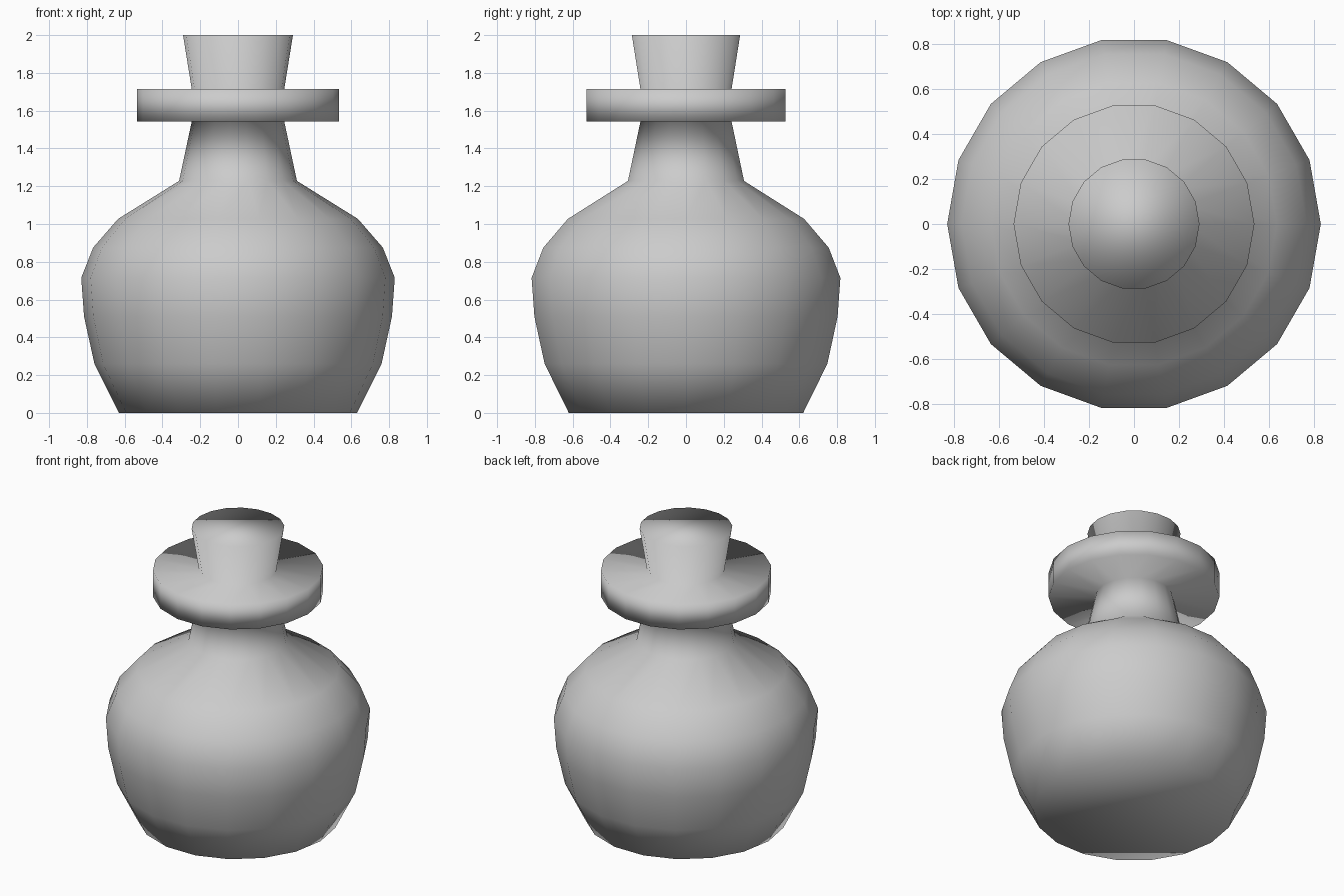
import bpy, bmesh
from math import cos, sin, tau

SIDES = 18

cube = bpy.data.objects.get("Cube")
if cube:
    bpy.data.objects.remove(cube, do_unlink=True)

# Single plain colour
grey = bpy.data.materials.new("plain grey")
grey.use_nodes = True
colour = (0.6, 0.6, 0.6, 1)
grey.diffuse_color = colour
grey.node_tree.nodes["Principled BSDF"].inputs["Base Color"].default_value = colour

# Profiles as (radius, height), bottom to top
belly = [(.63, 0), (.76, .26), (.815, .51), (.83, .715), (.767, .875), (.635, 1.027)]
neck = [(.312, 1.228), (.245, 1.542)]
rim = [(.535, 1.542), (.535, 1.715)]
stopper = [(.245, 1.715), (.291, 2)]


def lathe(name, profile, material):
    """Turn a profile around z, closing both ends, with continuous smooth shading."""
    bm = bmesh.new()
    rings = [[bm.verts.new((r * cos(tau * i / SIDES), r * sin(tau * i / SIDES), z))
              for i in range(SIDES)] for r, z in profile]
    for low, high in zip(rings, rings[1:]):
        for i in range(SIDES):
            j = (i + 1) % SIDES
            bm.faces.new((low[i], low[j], high[j], high[i]))
    bm.faces.new(rings[0][::-1])
    bm.faces.new(rings[-1])
    for face in bm.faces:
        face.smooth = True
    mesh = bpy.data.meshes.new(name)
    bm.to_mesh(mesh)
    bm.free()
    mesh.materials.append(material)
    obj = bpy.data.objects.new(name, mesh)
    bpy.context.collection.objects.link(obj)
    return obj


# Belly, neck, rim and stopper share one welded surface
lathe("stoppered_flask", belly + neck + rim + stopper, grey)
